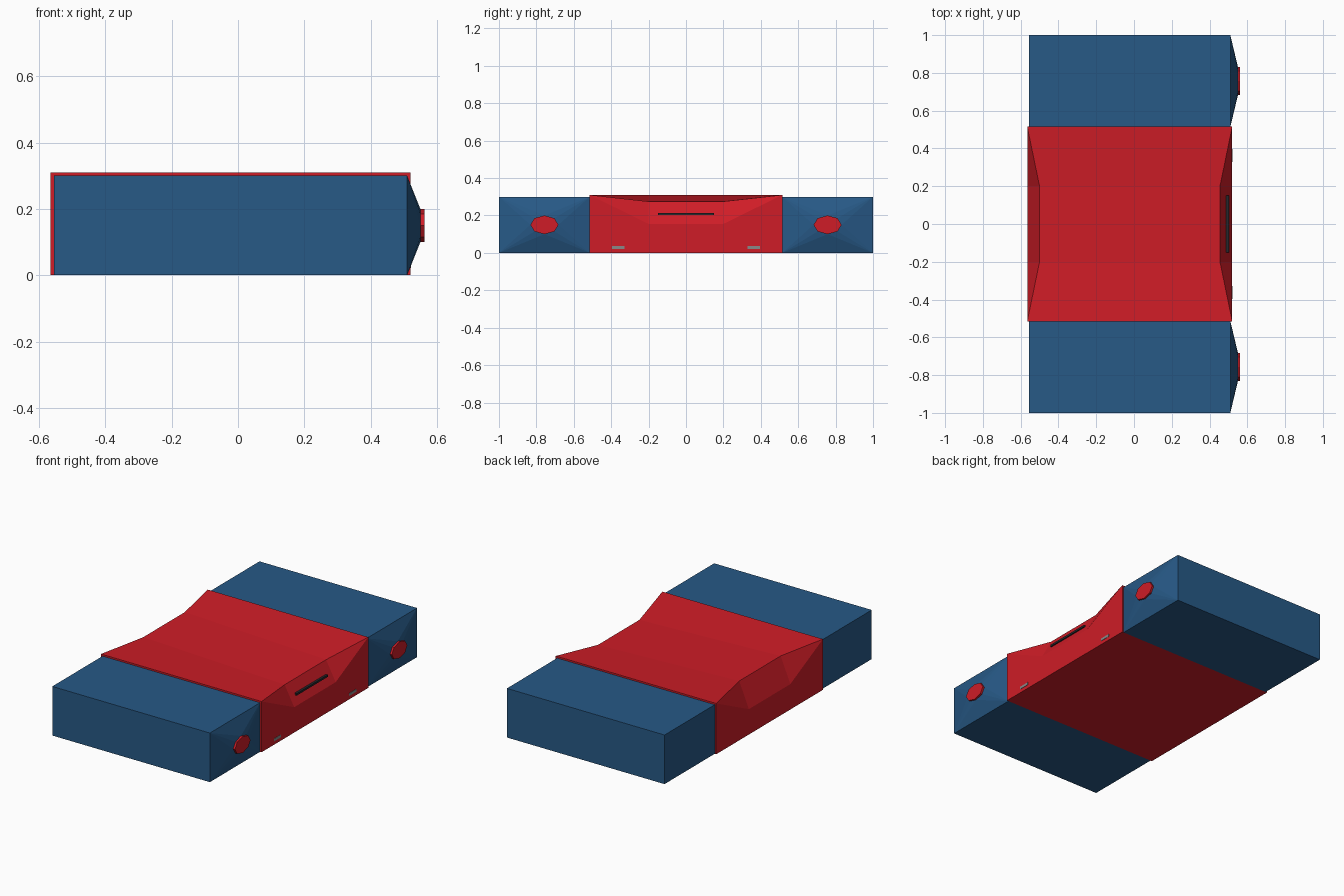
import bpy, bmesh
from math import cos, sin, pi

if "Cube" in bpy.data.objects:
    bpy.data.objects.remove(bpy.data.objects["Cube"])


def material(name, color):
    m = bpy.data.materials.new(name)
    m.diffuse_color = (*color, 1)
    m.use_nodes = True
    m.node_tree.nodes["Principled BSDF"].inputs["Base Color"].default_value = m.diffuse_color
    return m


BLUE = material("blue", (0.02, 0.10, 0.24))
RED = material("red", (0.62, 0.012, 0.02))
BLACK = material("black", (0.02, 0.02, 0.025))
GREY = material("grey", (0.25, 0.25, 0.25))


def finish(bm, name, mat):
    bmesh.ops.recalc_face_normals(bm, faces=bm.faces[:])
    me = bpy.data.meshes.new(name)
    bm.to_mesh(me)
    bm.free()
    ob = bpy.data.objects.new(name, me)
    bpy.context.collection.objects.link(ob)
    me.materials.append(mat)
    return ob


def hull(name, points, mat):
    bm = bmesh.new()
    for p in points:
        bm.verts.new(p)
    bmesh.ops.convex_hull(bm, input=bm.verts[:])
    bmesh.ops.dissolve_limit(bm, angle_limit=0.001, verts=bm.verts[:], edges=bm.edges[:])
    return finish(bm, name, mat)


def box_points(x, y, z):
    return [(a, b, c) for a in x for b in y for c in z]


def octagon(x, yc):
    return [(x, yc + 0.075 * cos(i * pi / 4), 0.15 + 0.05 * sin(i * pi / 4)) for i in range(8)]


# side modules tapering to an octagonal knob, plus small ports
for s, side in ((-1, "left"), (1, "right")):
    yc = s * 0.757
    hull(side + "_module", box_points((-0.555, 0.51), (s * 0.514, s), (0, 0.3)) + octagon(0.55, yc), BLUE)
    hull(side + "_knob", octagon(0.55, yc) + octagon(0.562, yc), RED)
    y = s * 0.362
    hull(side + "_port", box_points((0.50, 0.522), (y - 0.034, y + 0.034), (0.022, 0.038)), GREY)

# centre body: each end has a sloping scoop, and the top dips toward +x
bm = bmesh.new()
Y = (-0.515, -0.2, 0.2, 0.515)
ends = []
for x, x_in, z_in in ((-0.565, -0.5, 0.31), (0.52, 0.455, 0.275)):
    low = [bm.verts.new((x, y, 0)) for y in Y]
    top = [bm.verts.new((x_in if abs(y) < 0.3 else x, y, z_in if abs(y) < 0.3 else 0.31)) for y in Y]
    mid = [bm.verts.new((x, y, 0.155)) for y in Y[1:3]]
    bm.faces.new((low[0], low[1], mid[0], top[0]))
    bm.faces.new((low[1], low[2], mid[1], mid[0]))
    bm.faces.new((low[2], low[3], top[3], mid[1]))
    bm.faces.new((mid[0], mid[1], top[2], top[1]))
    bm.faces.new((top[0], mid[0], top[1]))
    bm.faces.new((top[3], top[2], mid[1]))
    ends.append((low, top))
(low_a, top_a), (low_b, top_b) = ends
for i in range(3):
    bm.faces.new((low_a[i], low_a[i + 1], low_b[i + 1], low_b[i]))
    bm.faces.new((top_a[i], top_b[i], top_b[i + 1], top_a[i + 1]))
for i in (0, 3):
    bm.faces.new((low_a[i], low_b[i], top_b[i], top_a[i]))
finish(bm, "centre_body", RED)

# dark slot set in the front scoop
hull("slot", box_points((0.46, 0.502), (-0.15, 0.15), (0.202, 0.214)), BLACK)
